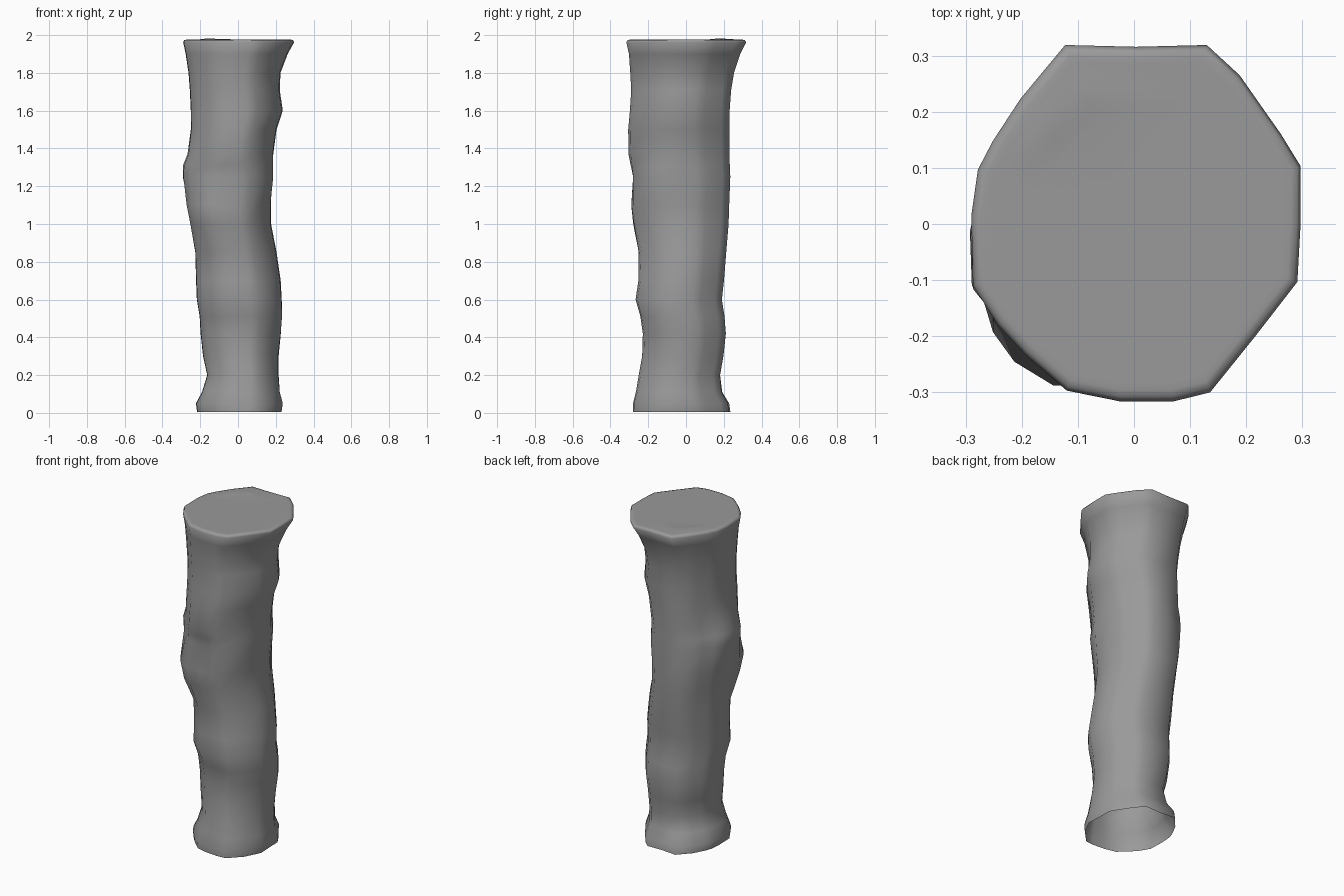
import bpy, bmesh, math

# Height, left, right, front and back extents of the trunk
PROFILE = [
    (0.005, -.215, .225, -.274, .228), (0.05, -.222, .232, -.274, .222),
    (0.11, -.190, .220, -.262, .188), (0.20, -.163, .215, -.250, .180),
    (0.30, -.185, .215, -.232, .198), (0.42, -.198, .226, -.226, .211),
    (0.51, -.203, .231, -.237, .204), (0.60, -.218, .231, -.265, .190),
    (0.70, -.222, .226, -.252, .201), (0.85, -.226, .204, -.250, .213),
    (1.00, -.240, .175, -.275, .225), (1.10, -.260, .170, -.285, .224),
    (1.25, -.295, .176, -.270, .226), (1.31, -.295, .181, -.287, .228),
    (1.37, -.270, .186, -.303, .229), (1.50, -.250, .204, -.306, .230),
    (1.60, -.250, .237, -.297, .231), (1.71, -.255, .221, -.290, .239),
    (1.80, -.262, .225, -.295, .254), (1.90, -.277, .263, -.302, .287),
    (1.962, -.290, .297, -.316, .319), (1.974, -.284, .291, -.308, .311),
]

# Unit cross-section, flattened on the back and right
SECTION = [
    (1, .32), (.88, .50), (.63, .83), (.43, 1), (0, .99), (-.43, 1),
    (-.70, .70), (-.87, .46), (-.96, .30), (-1, .04), (-.99, -.35),
    (-.84, -.57), (-.67, -.74), (-.42, -.94), (-.10, -1), (.23, -1),
    (.45, -.95), (.72, -.64), (.98, -.33), (1, 0),
]

# Swellings and hollows between the main sides: height, direction, amount
LUMPS = [
    (1.05, 225, .045), (1.33, 225, -.018), (1.31, 135, -.035),
    (1.22, 315, .045), (1.20, 45, .022), (0.50, 315, .018),
    (0.02, 315, .028), (0.02, 135, .015),
]


def swell(u, v, z):
    """Sideways push of the bark at one place."""
    a = math.degrees(math.atan2(v, u)) % 360
    total = 0
    for lz, la, amount in LUMPS:
        da = (a - la + 180) % 360 - 180
        total += amount * math.exp(-(da / 27) ** 2 - ((z - lz) / .11) ** 2)
    return total


def knot(x, y):
    """Small raised knot on the cut top."""
    return .028 * math.exp(-((x + .13) ** 2 + (y - .205) ** 2) / .035 ** 2)


def bridge(bm, low, high):
    for i in range(len(low)):
        j = (i + 1) % len(low)
        bm.faces.new((low[i], low[j], high[j], high[i]))


bm = bmesh.new()

# Bark: loft through the rings, open underneath
rings = []
for z, x0, x1, y0, y1 in PROFILE:
    ring = []
    for u, v in SECTION:
        k = swell(u, v, z) / math.hypot(u, v)
        ring.append(bm.verts.new(((x0 + x1) / 2 + u * ((x1 - x0) / 2 + k),
                                  (y0 + y1) / 2 + v * ((y1 - y0) / 2 + k), z)))
    rings.append(ring)

# Cut top: rim split finely, then shrunk towards the middle, with the knot
rim = [v.co.copy() for v in rings[-1]]
for s in (.96, .92, .88, .84, .80, .76, .72, .68, .64, .6, .4, .2):
    rings.append([bm.verts.new((c.x * s, c.y * s, 1.976 + knot(c.x * s, c.y * s)))
                  for c in rim])
for low, high in zip(rings, rings[1:]):
    bridge(bm, low, high)
bm.faces.new(rings[-1])
bmesh.ops.recalc_face_normals(bm, faces=bm.faces)

mesh = bpy.data.meshes.new("trunk")
bm.to_mesh(mesh)
bm.free()
trunk = bpy.data.objects.new("trunk", mesh)
bpy.context.collection.objects.link(trunk)
mesh.shade_smooth()

# Dark grey bark
bark = bpy.data.materials.new("bark")
bark.diffuse_color = (.32, .32, .32, 1)
mesh.materials.append(bark)
